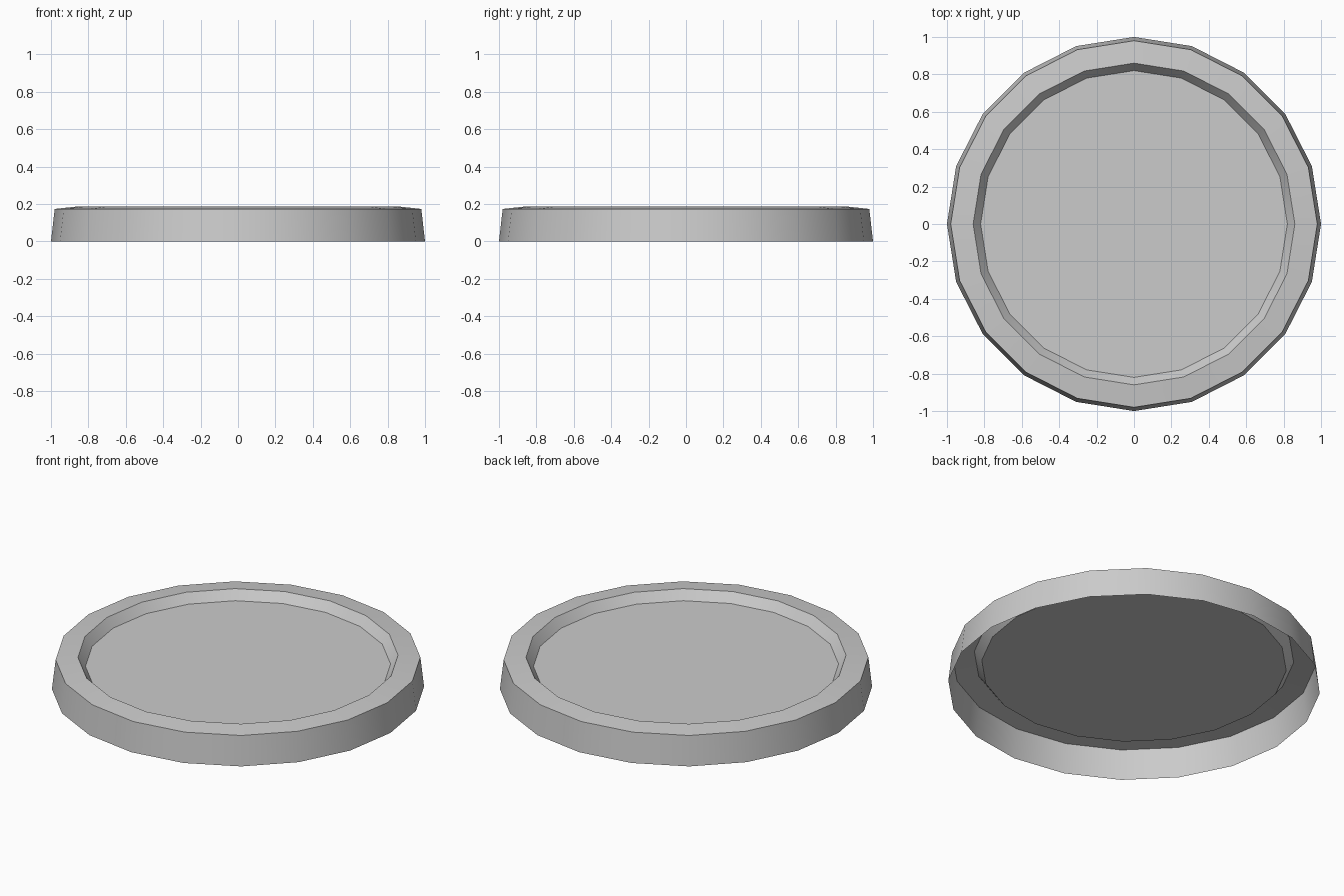
import bpy, bmesh, math

if "Cube" in bpy.data.objects:
    bpy.data.objects.remove(bpy.data.objects["Cube"])

SIDES = 20
# Radius and height, from the open bottom edge up over the rim and down to the recessed panel
PROFILE = [(1.0, 0.0), (0.98, 0.174), (0.86, 0.187), (0.82, 0.134)]

# Shallow round lid: thin shell, open underneath
bm = bmesh.new()
rings = []
for r, z in PROFILE:
    rings.append([bm.verts.new((r * math.cos(a), r * math.sin(a), z))
                  for a in (math.tau * i / SIDES for i in range(SIDES))])

# Outer wall, rim and inner bevel
for low, high in zip(rings, rings[1:]):
    for i in range(SIDES):
        j = (i + 1) % SIDES
        bm.faces.new((low[i], low[j], high[j], high[i]))

# Recessed panel
bm.faces.new(rings[-1])

mesh = bpy.data.meshes.new("round_lid")
bm.to_mesh(mesh)
bm.free()
lid = bpy.data.objects.new("round_lid", mesh)
bpy.context.collection.objects.link(lid)

# Smooth around the wall, crisp at the rim edges
bpy.context.view_layer.objects.active = lid
lid.select_set(True)
bpy.ops.object.shade_smooth_by_angle(angle=math.radians(30))
